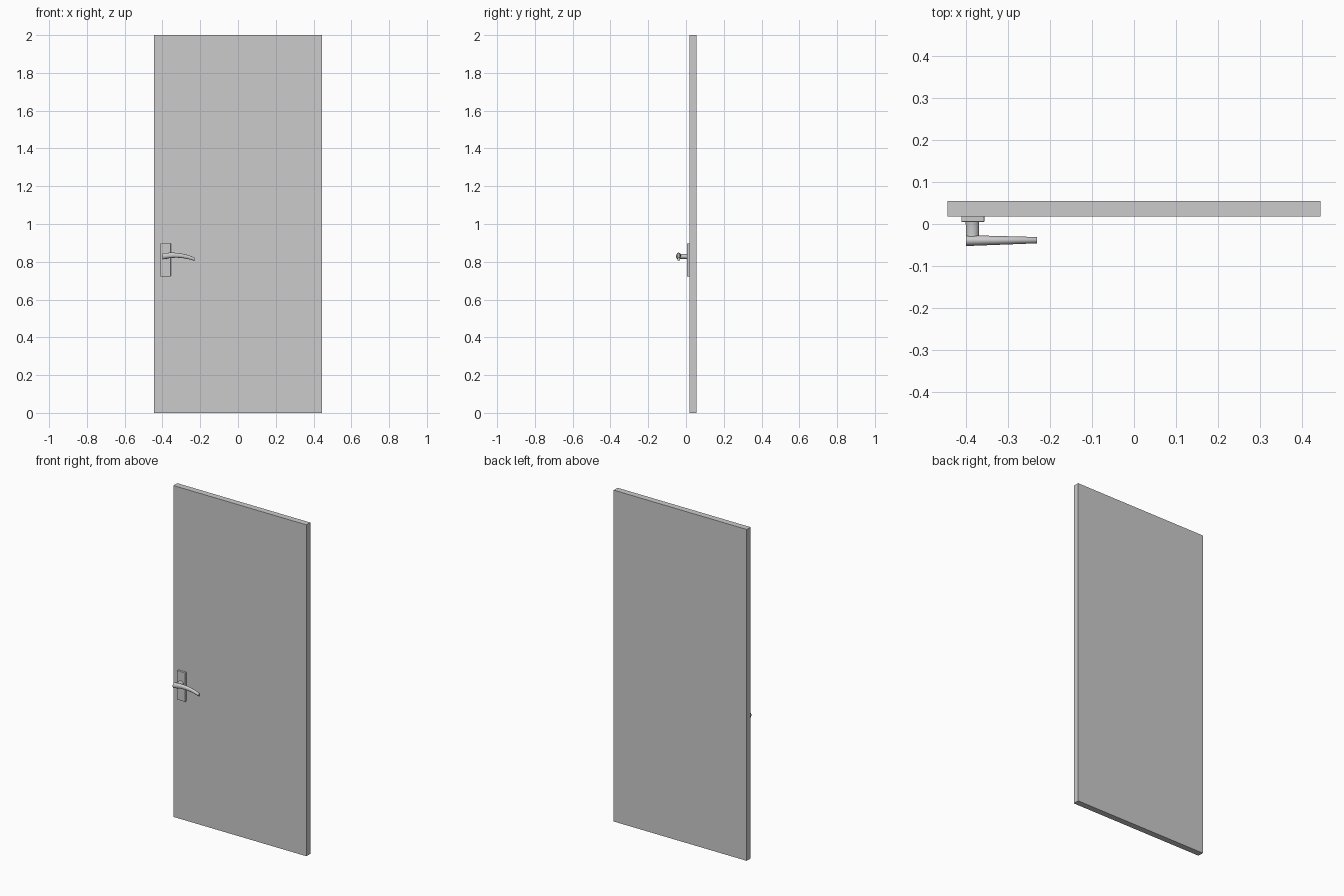
import bpy, bmesh, math
from mathutils import Vector

if "Cube" in bpy.data.objects:
    bpy.data.objects.remove(bpy.data.objects["Cube"])


def finish(name, bm):
    bmesh.ops.recalc_face_normals(bm, faces=bm.faces)
    me = bpy.data.meshes.new(name)
    bm.to_mesh(me)
    bm.free()
    ob = bpy.data.objects.new(name, me)
    bpy.context.collection.objects.link(ob)
    return ob


def smooth(ob):
    bpy.ops.object.select_all(action='DESELECT')
    ob.select_set(True)
    bpy.context.view_layer.objects.active = ob
    bpy.ops.object.shade_smooth_by_angle(angle=math.radians(40))


def box(name, lo, hi):
    bm = bmesh.new()
    bmesh.ops.create_cube(bm, size=1)
    for v in bm.verts:
        v.co = Vector([(a + b) / 2 + c * (b - a) for a, b, c in zip(lo, hi, v.co)])
    return finish(name, bm)


def loft(name, sections, side, n=24):
    """Capped tube of ellipses: each section is (centre, half width along side, half height in z)."""
    bm = bmesh.new()
    rings = []
    for c, w, h in sections:
        ring = []
        for i in range(n):
            a = math.tau * i / n
            offset = Vector(side) * w * math.cos(a) + Vector((0, 0, h * math.sin(a)))
            ring.append(bm.verts.new(Vector(c) + offset))
        rings.append(ring)
    for r, s in zip(rings, rings[1:]):
        for i in range(n):
            j = (i + 1) % n
            bm.faces.new((r[i], r[j], s[j], s[i]))
    bm.faces.new(rings[0])
    bm.faces.new(rings[-1])
    ob = finish(name, bm)
    smooth(ob)
    return ob


# Door leaf
box("door_leaf", (-0.444, 0.018, 0), (0.444, 0.055, 2))

# Handle backplate with a slightly eased edge
plate = box("handle_backplate", (-0.411, 0.005, 0.722), (-0.356, 0.019, 0.897))
bevel = plate.modifiers.new("eased_edge", 'BEVEL')
bevel.width = 0.0015
bevel.segments = 2

# Neck, flared a little where it meets the plate
loft("handle_neck", [((-0.3845, y, 0.828), w, h) for y, w, h in
                     ((0.007, 0.0165, 0.0145), (-0.005, 0.0155, 0.0125),
                      (-0.025, 0.0155, 0.0125), (-0.042, 0.0155, 0.0135))], (1, 0, 0))

# Lever, arching up and drooping while it tapers to the tip
start, end, steps = -0.40, -0.231, 16
lever = []
for k in range(steps + 1):
    t = k / steps
    x = start + (end - start) * t
    z = 0.828 + 0.037 * t - 0.051 * t * t
    lever.append(((x, -0.0395 + 0.001 * t, z), 0.013 - 0.0055 * t, 0.016 - 0.007 * t))
loft("handle_lever", lever, (0, 1, 0))
